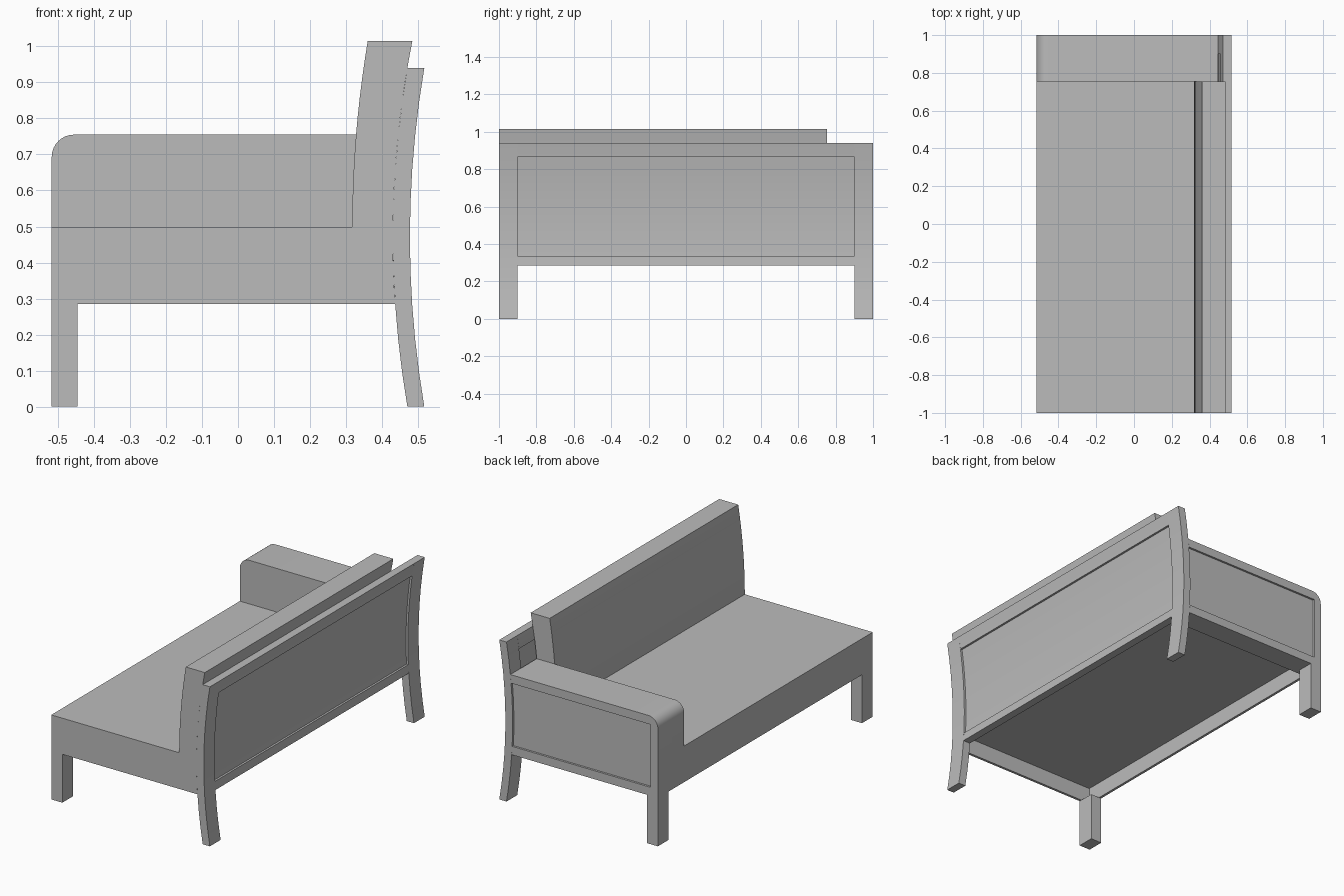
import bpy, bmesh, math

if "Cube" in bpy.data.objects:
    bpy.data.objects.remove(bpy.data.objects["Cube"])

grey = bpy.data.materials.new("warm_grey")
grey.diffuse_color = (0.5, 0.5, 0.5, 1)
grey.use_nodes = True
grey.node_tree.nodes["Principled BSDF"].inputs["Base Color"].default_value = grey.diffuse_color

FRONT = -0.517      # front plane of the sofa (faces -x)
RAIL = 0.285        # underside of the rails
CEILING = 0.38      # underside of the seat deck
SEAT = 0.498
ARM_TOP = 0.755
ARM_IN = 0.755      # inner side of the armrest
RECESS = 0.012


def back_x(z, depth=0.0):
    """Bowed back line, shifted forward by depth."""
    return 0.477 + 0.04 * ((z - 0.47) / 0.47) ** 2 - depth


def bow(z0, z1, depth, steps=10):
    zs = [z0 + (z1 - z0) * i / steps for i in range(steps + 1)]
    return [(back_x(z, depth), z) for z in zs]


def prism(name, profile, y0, y1):
    """Extrude an x-z profile along y."""
    bm = bmesh.new()
    face = bm.faces.new([bm.verts.new((x, y0, z)) for x, z in profile])
    res = bmesh.ops.extrude_face_region(bm, geom=[face])
    verts = [g for g in res["geom"] if isinstance(g, bmesh.types.BMVert)]
    bmesh.ops.translate(bm, verts=verts, vec=(0, y1 - y0, 0))
    bmesh.ops.recalc_face_normals(bm, faces=bm.faces)
    mesh = bpy.data.meshes.new(name)
    bm.to_mesh(mesh)
    bm.free()
    mesh.materials.append(grey)
    obj = bpy.data.objects.new(name, mesh)
    bpy.context.collection.objects.link(obj)
    return obj


def slab(z0, z1, inset=0.0):
    """Bowed slab profile of the back frame."""
    return bow(z0, z1, 0.047 - inset) + bow(z0, z1, inset)[::-1]


def box(x0, x1, z0, z1):
    return [(x0, z0), (x1, z0), (x1, z1), (x0, z1)]


def to_back(z0, z1):
    """Profile from the front plane to the front of the back frame."""
    return [(FRONT, z1), (FRONT, z0)] + bow(z0, z1, 0.047)


# Legs: straight in front, bowed posts running up the back
for side, y0 in (("left", -1.0), ("right", 0.9)):
    prism(f"front_leg_{side}", box(FRONT, -0.445, 0, RAIL), y0, y0 + 0.1)
    prism(f"back_post_{side}", slab(0, 0.94), y0, y0 + 0.1)

# Back frame rails and recessed panel
prism("back_bottom_rail", slab(RAIL, 0.335), -0.9, 0.9)
prism("back_top_rail", slab(0.865, 0.94), -0.9, 0.9)
prism("back_panel", slab(0.335, 0.865, RECESS), -0.9, 0.9)

# Seat deck with thin skirts below it
prism("seat", to_back(CEILING, SEAT), -1.0, ARM_IN)
prism("front_skirt", box(FRONT, FRONT + 0.015, RAIL, CEILING), -0.985, 0.87)
prism("side_skirt", to_back(RAIL, CEILING), -1.0, -0.985)

# Back cushion, bowed front and resting against the frame
steps = 10
zs = [SEAT + (1.015 - SEAT) * i / steps for i in range(steps + 1)]
cushion_front = [(0.317 + 0.043 * ((z - SEAT) / 0.517) ** 2, z) for z in zs]
prism("back_cushion", cushion_front + bow(SEAT, 1.015, 0.047)[::-1], -1.0, ARM_IN)


# Armrest with rounded front corner
def arm_outline(z0):
    r = 0.062
    corner = [(FRONT + r - r * math.sin(a), ARM_TOP - r + r * math.cos(a))
              for a in (math.pi / 2 * i / 8 for i in range(9))]
    return corner + [(FRONT, z0)] + bow(z0, ARM_TOP, 0.047)


prism("arm_inner", arm_outline(CEILING), ARM_IN, 0.87)
prism("arm_core", arm_outline(RAIL), 0.87, 1 - RECESS)

# Raised border around the recessed outer arm panel
panel_cut = bow(0.335, 0.705, 0.047)[::-1]
r = 0.062
border = [(FRONT + r - r * math.sin(math.pi / 16 * i), ARM_TOP - r + r * math.cos(math.pi / 16 * i))
          for i in range(9)]
border += [(FRONT, RAIL)] + bow(RAIL, 0.335, 0.047, 2)
border += [(FRONT + 0.047, 0.335), (FRONT + 0.047, 0.705)]
border += bow(0.705, ARM_TOP, 0.047, 2)
prism("arm_border", border, 1 - RECESS, 1.0)

# Smooth the bowed and rounded surfaces, keep edges sharp
for obj in bpy.context.collection.objects:
    obj.select_set(True)
    bpy.context.view_layer.objects.active = obj
bpy.ops.object.shade_smooth_by_angle(angle=math.radians(30))
